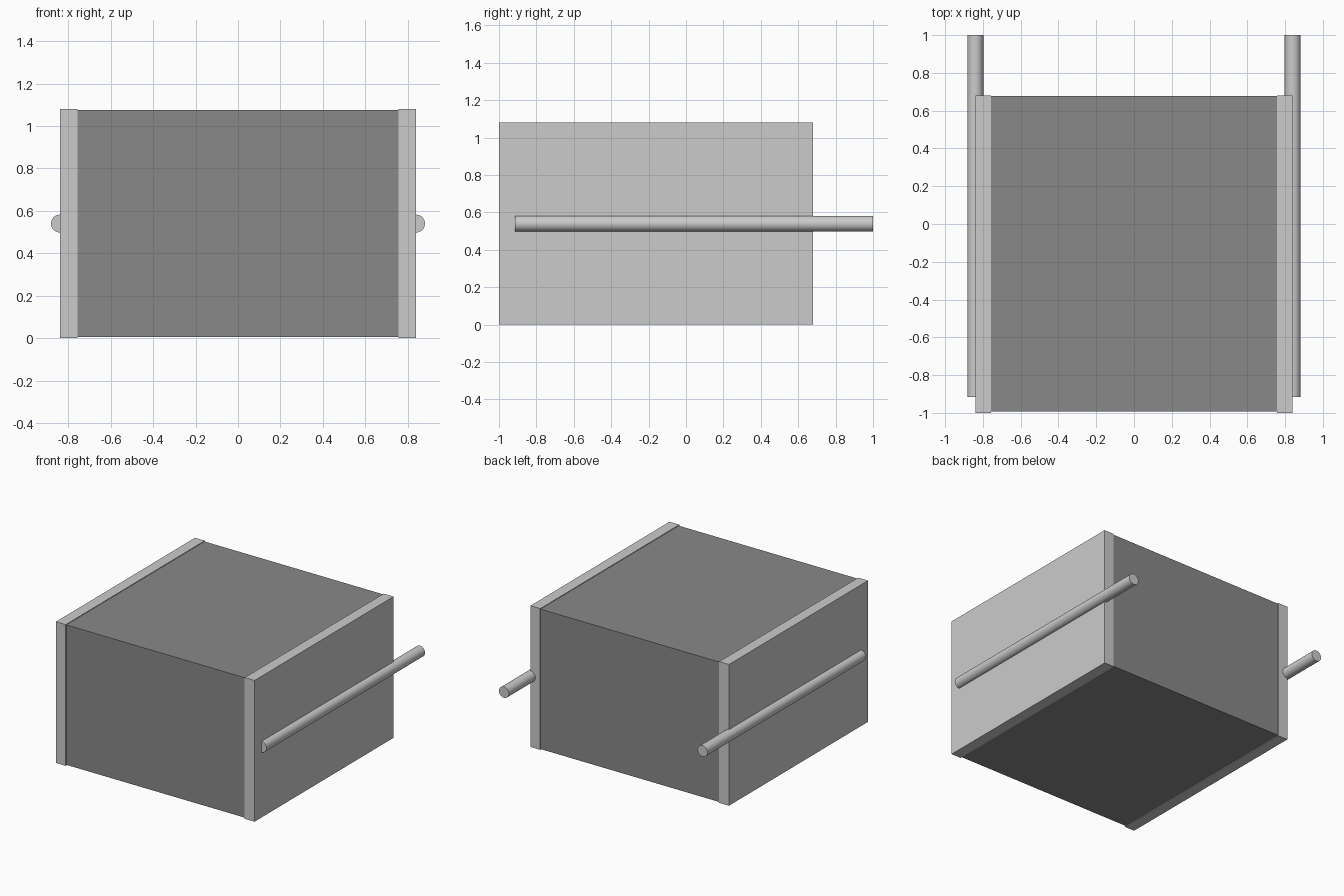
import bpy
import math

if "Cube" in bpy.data.objects:
    bpy.data.objects.remove(bpy.data.objects["Cube"])

dark = bpy.data.materials.new("dark_grey")
dark.diffuse_color = (0.25, 0.25, 0.25, 1)
dark.use_nodes = True
dark.node_tree.nodes["Principled BSDF"].inputs["Base Color"].default_value = dark.diffuse_color


def box(name, lo, hi):
    centre = [(a + b) / 2 for a, b in zip(lo, hi)]
    bpy.ops.mesh.primitive_cube_add(size=1, location=centre)
    ob = bpy.context.object
    ob.name = name
    ob.scale = [b - a for a, b in zip(lo, hi)]
    bpy.ops.object.transform_apply(location=False, rotation=False, scale=True)
    return ob


# Dark body, set in slightly from the edges of the side panels
body = box("body", (-0.757, -0.993, 0.005), (0.757, 0.677, 1.075))
body.data.materials.append(dark)

# Side panels and the round rods half sunk into them
for side, label in ((-1, "left"), (1, "right")):
    x0, x1 = sorted((side * 0.757, side * 0.84))
    box(label + "_panel", (x0, -1, 0), (x1, 0.68, 1.08))
    y0, y1 = -0.915, 1.0
    bpy.ops.mesh.primitive_cylinder_add(
        vertices=32, radius=0.042, depth=y1 - y0,
        location=(side * 0.84, (y0 + y1) / 2, 0.54),
        rotation=(math.radians(90), 0, 0))
    bpy.context.object.name = label + "_rod"
    bpy.ops.object.shade_smooth_by_angle(angle=math.radians(40))
